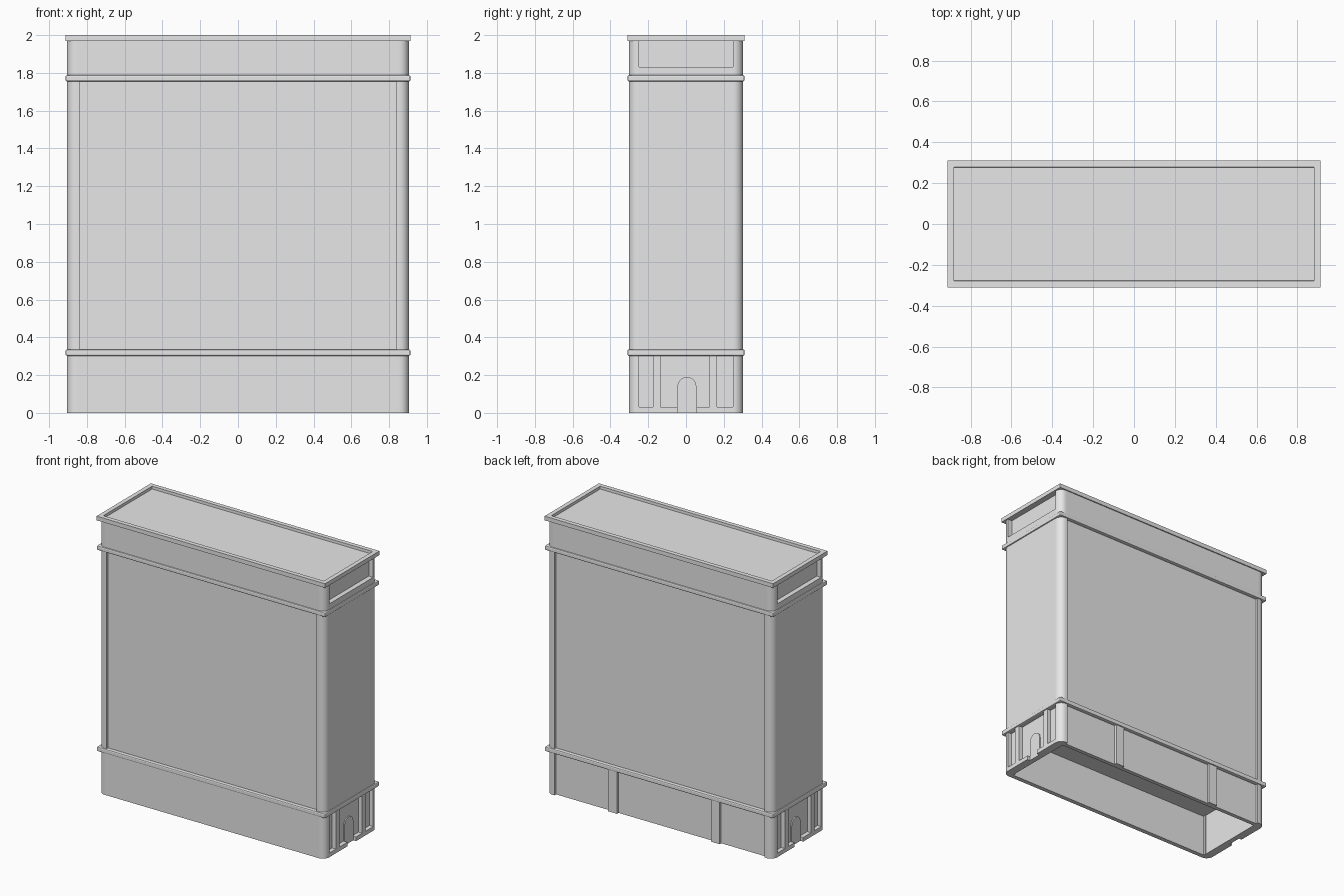
import bpy, bmesh, math

HX, HY = 0.905, 0.302      # half width and half depth of the walls
CX, CY = 0.84, 0.25        # inner edges of the corner columns

old = bpy.data.objects.get("Cube")
if old:
    bpy.data.objects.remove(old, do_unlink=True)

stone = bpy.data.materials.new("light_grey")
stone.use_nodes = True
GREY = (0.8, 0.8, 0.8, 1)
stone.diffuse_color = GREY
stone.node_tree.nodes["Principled BSDF"].inputs["Base Color"].default_value = GREY


def finish(name, bm):
    bmesh.ops.recalc_face_normals(bm, faces=bm.faces)
    mesh = bpy.data.meshes.new(name)
    bm.to_mesh(mesh)
    bm.free()
    mesh.materials.append(stone)
    obj = bpy.data.objects.new(name, mesh)
    bpy.context.collection.objects.link(obj)
    return obj


def box(name, x, y, z, bevel=0):
    """Box from three (low, high) ranges."""
    bm = bmesh.new()
    bmesh.ops.create_cube(bm, size=1)
    for v in bm.verts:
        v.co = [r[0] if c < 0 else r[1] for c, r in zip(v.co, (x, y, z))]
    obj = finish(name, bm)
    if bevel:
        mod = obj.modifiers.new("Rounded edges", "BEVEL")
        mod.width, mod.segments = bevel, 2
    return obj


def prism(name, outline, direction):
    """Extrude a flat outline along a direction."""
    bm = bmesh.new()
    face = bm.faces.new([bm.verts.new(p) for p in outline])
    ext = bmesh.ops.extrude_face_region(bm, geom=[face], use_keep_orig=True)
    verts = [g for g in ext["geom"] if isinstance(g, bmesh.types.BMVert)]
    bmesh.ops.translate(bm, verts=verts, vec=direction)
    return finish(name, bm)


def span(side, a, b):
    return tuple(sorted((side * a, side * b)))


# Corner columns with a rounded outer edge
R = 0.05
for sx, xname in ((1, "left"), (-1, "right")):
    for sy, yname in ((-1, "front"), (1, "back")):
        pts = [(CX, CY), (HX, CY)]
        for i in range(9):
            a = math.pi / 2 * i / 8
            pts.append((HX - R + R * math.cos(a), HY - R + R * math.sin(a)))
        pts.append((CX, HY))
        col = prism(f"{yname}_{xname}_column",
                    [(sx * px, sy * py, 0) for px, py in pts], (0, 0, 1.975))
        bpy.context.view_layer.objects.active = col
        col.select_set(True)
        bpy.ops.object.shade_smooth_by_angle(angle=math.radians(35))
        col.select_set(False)

# Main storey: recessed long panels, flush ends
box("main_panels", (-CX, CX), (-0.284, 0.284), (0.31, 1.77))
box("main_ends", (-HX, HX), (-CY, CY), (0.31, 1.77))

# Attic: flush long faces, recessed ends above a ledge
box("attic_long_faces", (-CX, CX), (-HY, HY), (1.77, 1.975))
box("attic_ends", (-0.87, 0.87), (-CY, CY), (1.77, 1.975))
box("attic_end_ledges", (-HX, HX), (-CY, CY), (1.77, 1.83))

# String courses; the lower one closes the hollow base
for name, z in (("lower_moulding", (0.302, 0.336)), ("upper_moulding", (1.755, 1.788))):
    box(name, (-0.913, 0.913), (-0.31, 0.31), z, bevel=0.008)

# Cornice with a sunken roof
cornice = box("cornice", (-0.913, 0.913), (-0.31, 0.31), (1.97, 2.0))
bm = bmesh.new()
bm.from_mesh(cornice.data)
top = max(bm.faces, key=lambda f: f.calc_center_median().z)
bmesh.ops.inset_individual(bm, faces=[top], thickness=0.045)
inner = bmesh.ops.inset_individual(bm, faces=[top], thickness=0.001)
bmesh.ops.translate(bm, verts=top.verts, vec=(0, 0, -0.02))
bm.to_mesh(cornice.data)
bm.free()

# Hollow base: plain front wall, recessed back wall with pilasters
box("base_front_wall", (-CX, CX), (-HY, -0.27), (0, 0.31))
box("base_back_wall", (-CX, CX), (0.255, 0.284), (0, 0.31))
for x in (-0.445, 0.375):
    box("back_pilaster", (x - 0.035, x + 0.035), (0.26, HY), (0, 0.31))

# Base ends: recessed wall, pilasters, low plinth and an arched door
for s, side in ((1, "left"), (-1, "right")):
    box(f"base_{side}_wall", span(s, 0.845, 0.875), (-CY, CY), (0, 0.31))
    for y in (-0.155, 0.145):
        box(f"{side}_pilaster", span(s, 0.86, HX), (y - 0.02, y + 0.02), (0, 0.31))
    for y in ((-CY, -0.175), (-0.135, -0.045), (0.055, 0.125), (0.165, CY)):
        box(f"{side}_plinth", span(s, 0.86, HX), y, (0, 0.03))
    x = s * 0.874
    arch = [(x, -0.045, 0), (x, 0.055, 0)]
    for i in range(13):
        a = math.pi * i / 12
        arch.append((x, 0.005 + 0.05 * math.cos(a), 0.14 + 0.05 * math.sin(a)))
    prism(f"{side}_door", arch, (s * 0.009, 0, 0))
